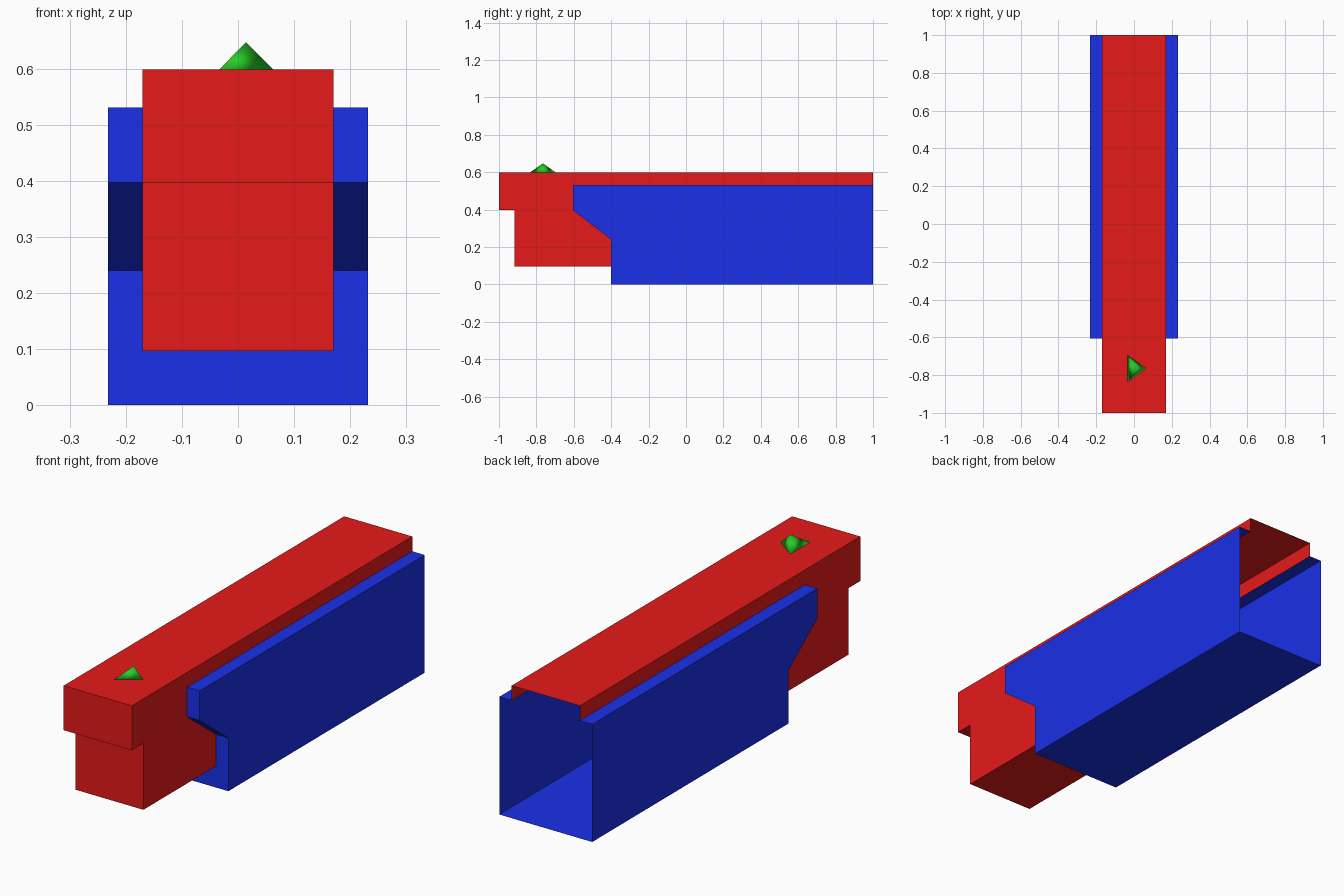
import bpy, bmesh

if "Cube" in bpy.data.objects:
    bpy.data.objects.remove(bpy.data.objects["Cube"])

IN, OUT = 0.17, 0.232           # half widths of the red slide and blue frame


def material(name, color):
    m = bpy.data.materials.new(name)
    m.diffuse_color = color
    m.use_nodes = True
    m.node_tree.nodes["Principled BSDF"].inputs["Base Color"].default_value = m.diffuse_color
    return m


def finish(bm, name, mat):
    bmesh.ops.remove_doubles(bm, verts=bm.verts, dist=1e-5)
    bmesh.ops.recalc_face_normals(bm, faces=bm.faces)
    me = bpy.data.meshes.new(name)
    bm.to_mesh(me)
    bm.free()
    me.materials.append(mat)
    ob = bpy.data.objects.new(name, me)
    bpy.context.collection.objects.link(ob)
    return ob


def face(bm, pts):
    return bm.faces.new([bm.verts.new(p) for p in pts])


def panel(bm, profile, x):
    """Flat side panel from a (y, z) outline."""
    face(bm, [(x, y, z) for y, z in profile])


def strip(bm, path, x0, x1):
    """Sweep a (y, z) path across x."""
    for (ya, za), (yb, zb) in zip(path, path[1:]):
        face(bm, [(x0, ya, za), (x1, ya, za), (x1, yb, zb), (x0, yb, zb)])


# Shared outline where the frame's lips meet the slide
lip = [(-0.4, 0.097), (-0.4, 0.24), (-0.605, 0.397), (-0.605, 0.531), (1, 0.531)]

# Slide: thin shell, open at the back
red_path = [(1, 0.598), (-1, 0.598), (-1, 0.397), (-0.917, 0.397),
            (-0.917, 0.097), (-0.4, 0.097)]
bm = bmesh.new()
strip(bm, red_path, -IN, IN)
for s in (-1, 1):
    panel(bm, red_path + lip[1:], s * IN)
finish(bm, "slide", material("red", (0.8, 0.01, 0.01, 1)))

# Frame: floor, front edge, side walls and inward lips, open at the back
blue_path = [(1, 0), (-0.4, 0), (-0.4, 0.097)]
bm = bmesh.new()
strip(bm, blue_path, -OUT, OUT)
for s in (-1, 1):
    panel(bm, blue_path + lip[1:], s * OUT)
    strip(bm, lip, s * IN, s * OUT)
finish(bm, "frame", material("blue", (0.01, 0.03, 0.8, 1)))

# Front sight: small three-sided pyramid
bm = bmesh.new()
base = [(-0.034, -0.835, 0.598), (0.063, -0.765, 0.598), (-0.034, -0.695, 0.598)]
tip = (0.0145, -0.765, 0.647)
face(bm, base)
for i in range(3):
    face(bm, [base[i], base[(i + 1) % 3], tip])
sight = finish(bm, "front_sight", material("green", (0.02, 0.6, 0.02, 1)))
for p in sight.data.polygons:
    p.use_smooth = True
